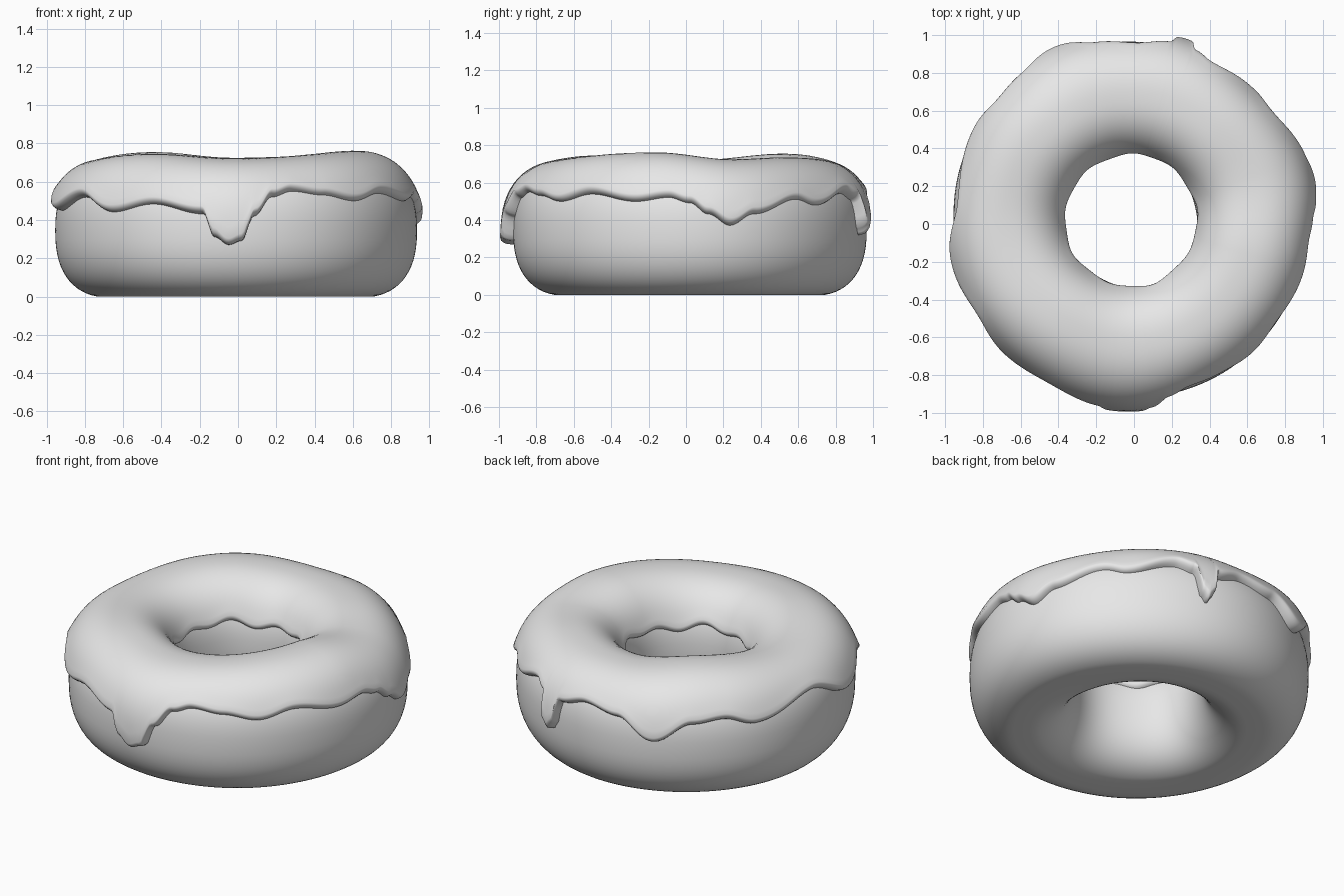
import bpy
import bmesh
import math

cube = bpy.data.objects.get("Cube")
if cube:
    bpy.data.objects.remove(cube, do_unlink=True)

# Ring cross-section: a squarish oval swept round the centre
CENTRE = (-0.015, 0.02)
RING, MID = 0.65, 0.345
HALF_W, HALF_H = 0.295, 0.35
POWER = 2.4

# Waves as (angle in degrees, value)
OUTER_EDGE = [(0, .49), (6, .43), (13, .37), (21, .43), (38, .51), (46, .48),
              (63, .545), (69.5, .51), (71.5, .36), (73.5, .32), (75.5, .36),
              (77.5, .5), (88, .54), (101, .51), (114, .4), (127, .5),
              (138, .52), (149, .475), (175, .555), (194, .45), (212, .52),
              (228, .44), (243, .48), (260, .43), (263.5, .31), (268, .27),
              (272, .29), (276, .42), (282, .52), (289, .55), (300, .53),
              (312, .5), (325, .54), (342, .5), (353, .52)]
OUTER_THICK = [(13, .05), (45, .02), (73, .055), (90, .04), (115, .06),
               (140, .04), (165, .025), (191, .045), (210, .045), (235, .035),
               (268, .065), (300, .022), (350, .024)]
CREST = [(20, .725), (50, .735), (90, .725), (130, .755), (180, .72),
         (230, .745), (270, .722), (344, .762)]


def wave(points, deg):
    """Smooth periodic interpolation through the points."""
    loop = [(points[-1][0] - 360, points[-1][1])] + points
    loop.append((points[0][0] + 360, points[0][1]))
    for (a, va), (b, vb) in zip(loop, loop[1:]):
        if a <= deg <= b:
            f = (deg - a) / (b - a)
            return va + (vb - va) * (1 - math.cos(math.pi * f)) / 2
    return loop[0][1]


def spow(v, p):
    return math.copysign(abs(v) ** p, v)


def section(phi, offset=0.0):
    """Radius and height on the cross-section, pushed out along its normal."""
    u = spow(math.cos(phi), 2 / POWER)
    v = spow(math.sin(phi), 2 / POWER)
    nx, nz = spow(u, POWER - 1) / HALF_W, spow(v, POWER - 1) / HALF_H
    k = offset / math.hypot(nx, nz)
    return RING + u * HALF_W + nx * k, MID + v * HALF_H + nz * k


def phi_at(z):
    return math.asin(spow((z - MID) / HALF_H, POWER / 2))


def sweep(name, columns, profile, closed, mat):
    """Join one profile per angle into a ring-shaped mesh."""
    bm = bmesh.new()
    rings = []
    for i in range(columns):
        deg = 360 * i / columns
        a = math.radians(deg)
        rings.append([bm.verts.new((CENTRE[0] + r * math.cos(a),
                                    CENTRE[1] + r * math.sin(a), z))
                      for r, z in profile(deg)])
    rows = len(rings[0])
    for i in range(columns):
        p, q = rings[i], rings[(i + 1) % columns]
        for j in range(rows if closed else rows - 1):
            k = (j + 1) % rows
            bm.faces.new((p[j], q[j], q[k], p[k]))
    mesh = bpy.data.meshes.new(name)
    bm.to_mesh(mesh)
    bm.free()
    mesh.materials.append(mat)
    mesh.shade_smooth()
    obj = bpy.data.objects.new(name, mesh)
    bpy.context.collection.objects.link(obj)
    return obj


# Dough body with a flat base
def dough_profile(deg):
    a = math.radians(deg)
    swell = 0.006 * math.sin(3 * a + 1) + 0.004 * math.sin(5 * a)
    points = []
    for j in range(64):
        r, z = section(2 * math.pi * j / 64)
        points.append((r + swell * (r - RING) / HALF_W, max(z, 0)))
    return points


# Icing with a rounded lip and drips
LIP = 0.028
STEPS = [0, 0.001, 0.004, 0.009, 0.018, LIP]


def icing_profile(deg):
    a = math.radians(deg)
    start = phi_at(wave(OUTER_EDGE, deg))
    inner_z = 0.49 + 0.014 * math.sin(9 * a) + 0.01 * math.sin(5 * a + 2)
    end = math.pi - phi_at(inner_z)
    size = 0.32
    near = [start + d / size for d in STEPS]
    far = [end - d / size for d in reversed(STEPS)]
    lo, hi = near[-1], far[0]
    phis = near + [lo + (hi - lo) * j / 28 for j in range(1, 28)] + far
    side, top = wave(OUTER_THICK, deg), wave(CREST, deg) - MID - HALF_H
    points = []
    for phi in phis:
        c = math.cos(phi)
        edge_thick = side if c > 0 else 0.022
        thick = edge_thick * c * c + top * (1 - c * c)
        d = min(phi - start, end - phi) * size
        f = min(max(d / LIP, 0), 1)
        lip = math.sqrt(max(0, 1 - (1 - f) ** 2))
        bead = 0.006 * math.exp(-(d / 0.05) ** 2)
        points.append(section(phi, (thick + bead + 0.008) * lip - 0.008))
    return points


grey = bpy.data.materials.new("plain grey")
grey.use_nodes = True
colour = (0.8, 0.8, 0.8, 1)
grey.diffuse_color = colour
grey.node_tree.nodes["Principled BSDF"].inputs["Base Color"].default_value = colour

sweep("dough", 160, dough_profile, True, grey)
sweep("icing", 540, icing_profile, False, grey)
